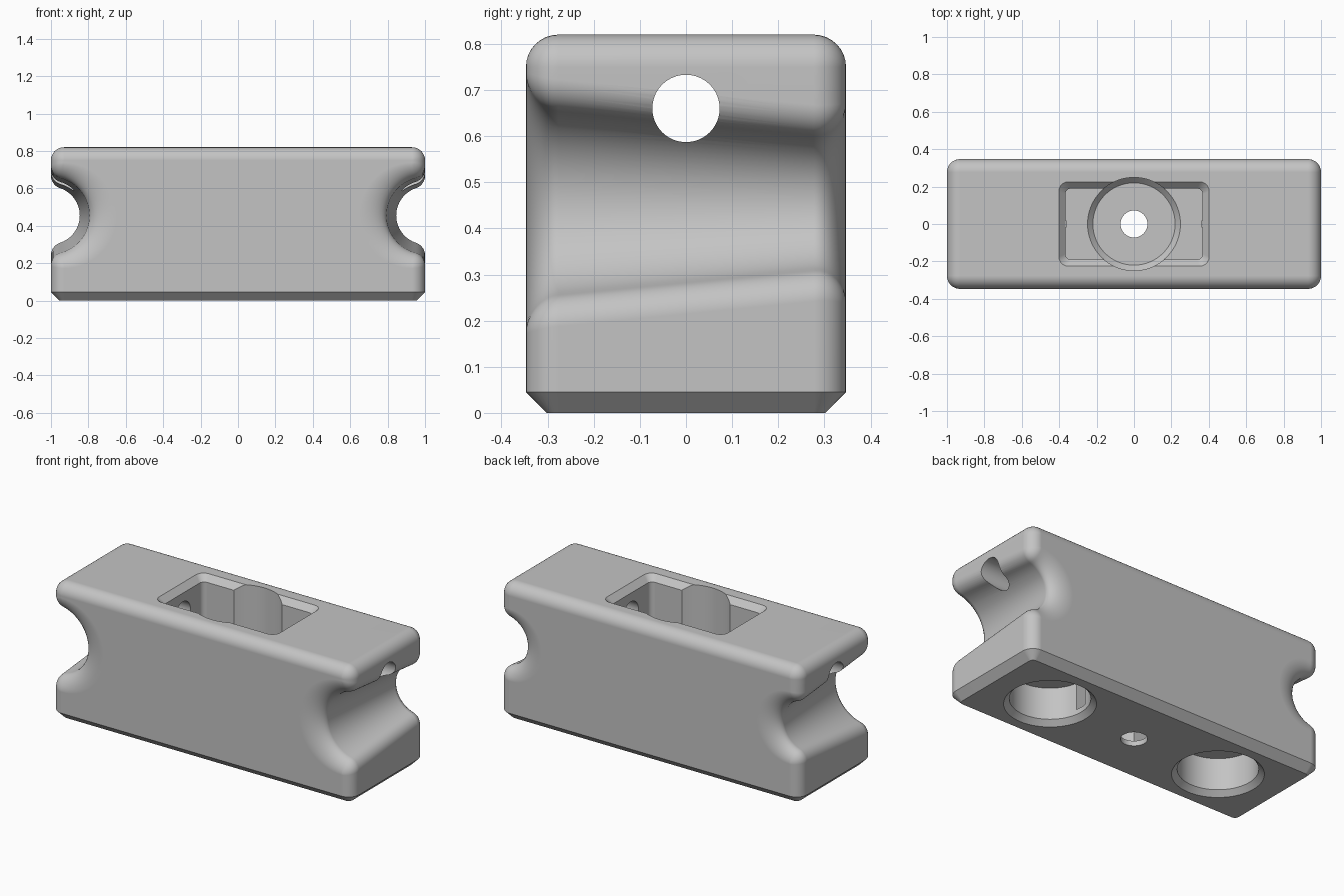
import bpy
import bmesh
from math import sin, cos, pi, sqrt, atan2

cube = bpy.data.objects.get("Cube")
if cube:
    bpy.data.objects.remove(cube, do_unlink=True)

# Main dimensions
HALF_X, HALF_Y, HEIGHT = 1.0, 0.347, 0.82
FILLET, CHAMFER = 0.07, 0.045
GROOVE_Z = 0.455

grey = bpy.data.materials.new("plain grey")
grey.use_nodes = True
grey.diffuse_color = (0.55, 0.55, 0.55, 1)
grey.node_tree.nodes["Principled BSDF"].inputs["Base Color"].default_value = grey.diffuse_color


def make_object(name, bm):
    bmesh.ops.recalc_face_normals(bm, faces=bm.faces)
    mesh = bpy.data.meshes.new(name)
    bm.to_mesh(mesh)
    bm.free()
    mesh.materials.append(grey)
    obj = bpy.data.objects.new(name, mesh)
    bpy.context.collection.objects.link(obj)
    return obj


def bridge(bm, rings):
    """Join successive closed rings of points with quads."""
    loops = [[bm.verts.new(p) for p in ring] for ring in rings]
    n = len(loops[0])
    for a, b in zip(loops, loops[1:]):
        for i in range(n):
            j = (i + 1) % n
            bm.faces.new((a[i], a[j], b[j], b[i]))
    return loops


def loft(name, rings):
    bm = bmesh.new()
    loops = bridge(bm, rings)
    bm.faces.new(loops[0])
    bm.faces.new(loops[-1])
    return make_object(name, bm)


def arc(cx, cz, r, start, end, steps):
    return [(cx + r * cos(start + (end - start) * i / steps),
             cz + r * sin(start + (end - start) * i / steps)) for i in range(steps + 1)]


def circle(x, y, z, r, n=64):
    return [(x + r * cos(2 * pi * i / n), y + r * sin(2 * pi * i / n), z) for i in range(n)]


def rounded_rect(hx, hy, r, z):
    pts = []
    for k, (sx, sy) in enumerate(((1, 1), (-1, 1), (-1, -1), (1, -1))):
        pts += arc(sx * (hx - r), sy * (hy - r), r, k * pi / 2, (k + 1) * pi / 2, 6)
    return [(x, y, z) for x, y in pts]


def shrink(v, half):
    """Move a foot coordinate inward for the bottom chamfer."""
    core = half - FILLET
    if abs(v) <= core:
        return v
    return (core + (abs(v) - core) * (1 - CHAMFER / FILLET)) * (1 if v > 0 else -1)


def section(y, inset):
    """Block outline in xz with a grooved, filleted end, inset all round."""
    x_side = HALF_X - inset
    f = max(FILLET - inset, 0.001)
    groove = 0.18 - 0.094 * y + inset
    dz = sqrt((groove + f) ** 2 - f * f)
    t = atan2(dz, f)
    cx = x_side - f
    gx = HALF_X - inset
    half = [(x_side, CHAMFER)]
    half += arc(cx, GROOVE_Z - dz, f, 0, t, 8)
    half += arc(gx, GROOVE_Z, groove, pi + t, pi - t, 32)[1:-1]
    half += arc(cx, GROOVE_Z + dz, f, -t, 0, 8)
    half += arc(cx, HEIGHT - inset - f, f, 0, pi / 2, 8)
    ring = half + [(-x, z) for x, z in reversed(half)]
    pts = [(x, y, z) for x, z in ring]
    foot_x, foot_y = shrink(x_side, HALF_X), shrink(y, HALF_Y)
    return pts + [(-foot_x, foot_y, 0), (foot_x, foot_y, 0)]


# Block lofted from front to back, with rounded ends
STEPS = 8
ends = [(HALF_Y - FILLET * (1 - cos(a)), FILLET * (1 - sin(a)))
        for a in (pi / 2 * i / STEPS for i in range(STEPS + 1))]
stations = [(-y, d) for y, d in ends]
bm = bmesh.new()
stations += [(y, d) for y, d in ends]
stations.sort(key=lambda s: s[0])
loops = bridge(bm, [section(y, d) for y, d in stations])
for ring in (loops[0], loops[-1]):
    bm.faces.new(ring[:-2])
    bm.faces.new((ring[-3], ring[-2], ring[-1], ring[0]))
block = make_object("grooved_block", bm)

# Cutters: top pocket, round well, holes
cutters = [
    loft("pocket_cutter", [rounded_rect(0.367, 0.19, 0.03, 0.06),
                           rounded_rect(0.367, 0.19, 0.03, HEIGHT - 0.035),
                           rounded_rect(0.402, 0.225, 0.05, HEIGHT),
                           rounded_rect(0.402, 0.225, 0.05, HEIGHT + 0.1)]),
    loft("well_cutter", [circle(0, 0, 0.03, 0.22), circle(0, 0, 0.0605, 0.249),
                         circle(0, 0, HEIGHT + 0.12, 0.249)]),
    loft("centre_hole_cutter", [circle(0, 0, -0.1, 0.072), circle(0, 0, 0.3, 0.072)]),
    loft("cross_hole_cutter", [[(x, b, 0.66 + a) for a, b, _ in circle(0, 0, 0, 0.073)]
                               for x in (-1.2, 1.2)]),
]
for side in (-1, 1):
    x = 0.58 * side
    cutters.append(loft("foot_hole_cutter", [circle(x, 0, -0.1, 0.246), circle(x, 0, 0, 0.246),
                                             circle(x, 0, 0.03, 0.216), circle(x, 0, 0.22, 0.216)]))

bpy.context.view_layer.objects.active = block
for cutter in cutters:
    cutter.hide_render = True
    mod = block.modifiers.new("cut", 'BOOLEAN')
    mod.operation = 'DIFFERENCE'
    mod.solver = 'EXACT'
    mod.object = cutter
    bpy.ops.object.modifier_apply(modifier=mod.name)
    bpy.data.objects.remove(cutter, do_unlink=True)

# Smooth rounded surfaces, crisp cut edges
bpy.ops.object.select_all(action='DESELECT')
block.select_set(True)
bpy.ops.object.shade_smooth_by_angle(angle=pi / 6)
weighted = block.modifiers.new("weighted normals", 'WEIGHTED_NORMAL')
weighted.keep_sharp = True
